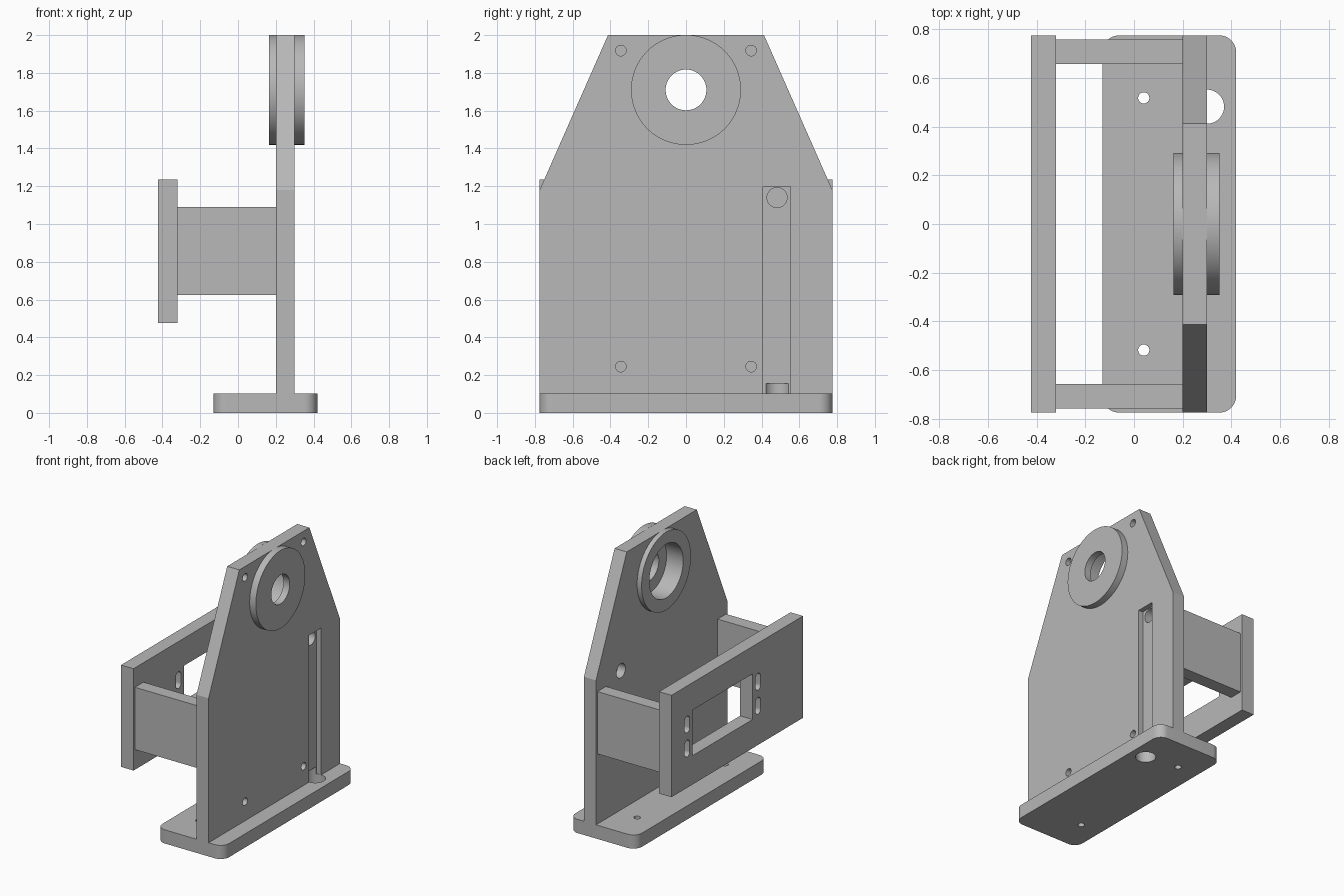
import bpy, bmesh
from math import pi, cos, sin, radians

cube = bpy.data.objects.get("Cube")
if cube:
    bpy.data.objects.remove(cube, do_unlink=True)

GREY = (0.48, 0.48, 0.48, 1)
grey = bpy.data.materials.new("machined grey")
grey.use_nodes = True
grey.diffuse_color = GREY
grey.node_tree.nodes["Principled BSDF"].inputs["Base Color"].default_value = GREY


# Outlines in a plane
def rounded(u0, u1, v0, v1, r, steps=12):
    centres = [(u1 - r, v1 - r), (u0 + r, v1 - r), (u0 + r, v0 + r), (u1 - r, v0 + r)]
    pts = []
    for k, (u, v) in enumerate(centres):
        for i in range(steps + 1):
            a = (k + i / steps) * pi / 2
            p = (u + r * cos(a), v + r * sin(a))
            if not pts or abs(p[0] - pts[-1][0]) + abs(p[1] - pts[-1][1]) > 1e-5:
                pts.append(p)
    if abs(pts[0][0] - pts[-1][0]) + abs(pts[0][1] - pts[-1][1]) < 1e-5:
        pts.pop()
    return pts


def circle(u, v, r, n=64):
    return [(u + r * cos(2 * pi * i / n), v + r * sin(2 * pi * i / n)) for i in range(n)]


def rect(u0, u1, v0, v1):
    return [(u0, v0), (u1, v0), (u1, v1), (u0, v1)]


# Extrude an outline along x (outline in y, z) or along z (outline in x, y)
def prism(name, outline, axis, lo, hi):
    bm = bmesh.new()
    place = (lambda u, v, w: (w, u, v)) if axis == "x" else (lambda u, v, w: (u, v, w))
    ends = [[bm.verts.new(place(u, v, w)) for u, v in outline] for w in (lo, hi)]
    for ring in ends:
        bm.faces.new(ring)
    n = len(outline)
    for i in range(n):
        j = (i + 1) % n
        bm.faces.new((ends[0][i], ends[0][j], ends[1][j], ends[1][i]))
    bmesh.ops.recalc_face_normals(bm, faces=bm.faces[:])
    mesh = bpy.data.meshes.new(name)
    bm.to_mesh(mesh)
    bm.free()
    mesh.materials.append(grey)
    obj = bpy.data.objects.new(name, mesh)
    bpy.context.collection.objects.link(obj)
    return obj


def activate(obj):
    bpy.ops.object.select_all(action="DESELECT")
    obj.select_set(True)
    bpy.context.view_layer.objects.active = obj


def cut(obj, outline, axis, lo, hi):
    cutter = prism("cutter", outline, axis, lo, hi)
    cutter.hide_render = True
    mod = obj.modifiers.new("cut", "BOOLEAN")
    mod.operation, mod.solver, mod.object = "DIFFERENCE", "EXACT", cutter
    activate(obj)
    bpy.ops.object.modifier_apply(modifier=mod.name)
    bpy.data.objects.remove(cutter, do_unlink=True)


PLATE_BACK, PLATE_FACE = 0.2, 0.3
HUB_Z = 1.71
SLOT_Y = 0.482
parts = []

# Foot with rounded corners and screw holes
base = prism("base", rounded(-0.13, 0.42, -0.775, 0.775, 0.07), "z", 0, 0.102)
for y in (-0.518, 0.518):
    cut(base, circle(0.04, y, 0.023, 32), "z", -0.1, 0.3)
cut(base, circle(PLATE_FACE, SLOT_Y, 0.07), "z", -0.1, 0.155)
parts.append(base)

# Upright plate with tapered top
side = [(0.775, 0.1), (0.775, 1.18), (0.413, 2.0)]
upright = prism("upright_plate", side + [(-y, z) for y, z in reversed(side)],
                "x", PLATE_BACK, PLATE_FACE)
cut(upright, circle(0, HUB_Z, 0.2), "x", 0, 0.5)
for y in (-0.345, 0.345):
    for z in (0.245, 1.918):
        cut(upright, circle(y, z, 0.028, 32), "x", 0.23, 0.4)
# Cable groove, its outlet and the drain hole below
cut(upright, rect(0.408, 0.552, 0.05, 1.198), "x", 0.263, 0.4)
cut(upright, circle(SLOT_Y, 1.14, 0.053), "x", 0, 0.5)
cut(upright, circle(PLATE_FACE, SLOT_Y, 0.07), "z", 0, 0.155)
parts.append(upright)

# Bearing hub: wide bore behind, narrow lip in front
for name, lo, hi, bore in (("rear_hub_ring", 0.163, PLATE_BACK, 0.2),
                           ("front_hub_ring", PLATE_FACE, 0.351, 0.108)):
    ring = prism(name, circle(0, HUB_Z, 0.291, 96), "x", lo, hi)
    cut(ring, circle(0, HUB_Z, bore), "x", 0, 0.5)
    parts.append(ring)

# Spacer arms
for name, y0 in (("back_arm", 0.658), ("front_arm", -0.758)):
    parts.append(prism(name, rect(y0, y0 + 0.1, 0.625, 1.09), "x", -0.321, PLATE_BACK))

# Mounting panel with window and adjustment slots
panel = prism("mounting_panel", rect(-0.775, 0.775, 0.475, 1.235), "x", -0.423, -0.32)
cut(panel, rect(-0.18, 0.53, 0.69, 1.03), "x", -0.6, -0.2)
for y in (-0.245, 0.59):
    for z in (0.705, 0.885):
        cut(panel, rounded(y - 0.03, y + 0.03, z, z + 0.125, 0.03), "x", -0.6, -0.2)
parts.append(panel)

for part in parts:
    activate(part)
    bpy.ops.object.shade_smooth_by_angle(angle=radians(20))
